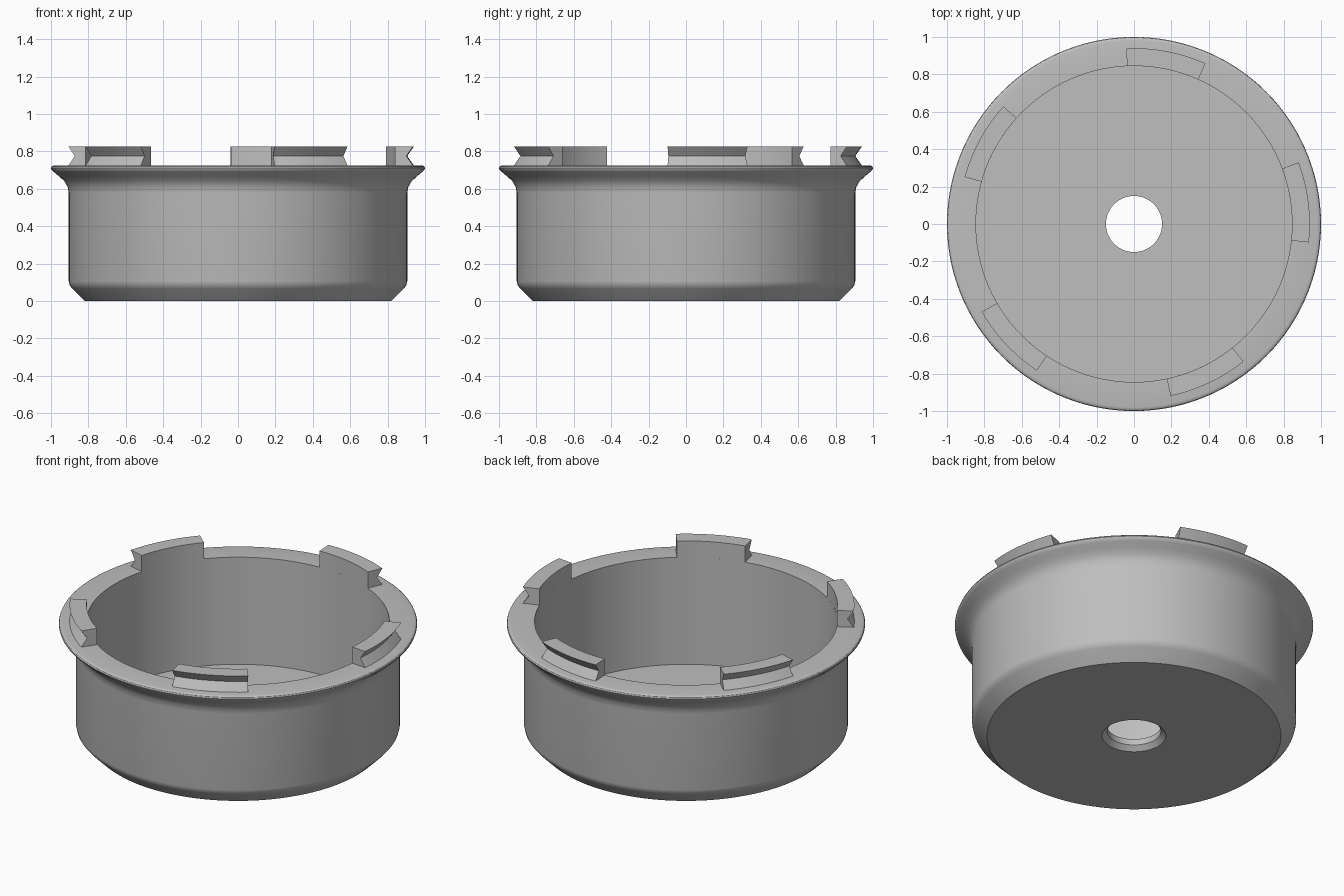
import bpy, bmesh, math

cube = bpy.data.objects.get("Cube")
if cube:
    bpy.data.objects.remove(cube, do_unlink=True)

grey = bpy.data.materials.new("plain grey")
grey.use_nodes = True
colour = (0.52, 0.52, 0.52, 1)
grey.diffuse_color = colour
grey.node_tree.nodes["Principled BSDF"].inputs["Base Color"].default_value = colour


def sweep(name, profile, start, end, steps):
    """Turn a closed (radius, z) profile about z; a partial turn gets end caps."""
    full = end - start >= 360
    bm = bmesh.new()
    rings = []
    for i in range(steps if full else steps + 1):
        a = math.radians(start + (end - start) * i / steps)
        rings.append([bm.verts.new((r * math.cos(a), r * math.sin(a), z))
                      for r, z in profile])
    n = len(profile)
    for i in range(steps):
        p, q = rings[i], rings[(i + 1) % len(rings)]
        for j in range(n):
            k = (j + 1) % n
            bm.faces.new((p[j], q[j], q[k], p[k]))
    if not full:
        bm.faces.new(rings[0])
        bm.faces.new(rings[-1])
    bmesh.ops.recalc_face_normals(bm, faces=bm.faces)
    mesh = bpy.data.meshes.new(name)
    bm.to_mesh(mesh)
    bm.free()
    mesh.materials.append(grey)
    obj = bpy.data.objects.new(name, mesh)
    bpy.context.collection.objects.link(obj)
    bpy.ops.object.select_all(action='DESELECT')
    obj.select_set(True)
    bpy.context.view_layer.objects.active = obj
    bpy.ops.object.shade_smooth_by_angle(angle=math.radians(30))
    return obj


INNER, RIM, TOP, FLOOR = 0.845, 0.725, 0.825, 0.065

# Cup: chamfered base, straight wall, flared lip, open inside, hole in the floor
cup = [
    (0.15, 0.028), (0.178, 0), (0.82, 0),
    (0.885, 0.065), (0.9, 0.083), (0.905, 0.105),
    (0.905, 0.575), (0.911, 0.61), (0.928, 0.64), (0.955, 0.665), (0.985, 0.69),
    (0.997, 0.701), (1, 0.71), (0.997, 0.718), (0.99, 0.723), (0.98, RIM),
    (INNER, RIM), (INNER, FLOOR), (0.15, FLOOR),
]
sweep("cup_body", cup, 0, 360, 120)

# Five curved clips on the rim, each with a V groove outside
clip = [(INNER, RIM), (0.94, RIM), (0.905, (RIM + TOP) / 2), (0.94, TOP), (INNER, TOP)]
for i in range(5):
    a = -6 + 72 * i
    sweep(f"rim_clip_{i + 1}", clip, a, a + 26.5, 10)
